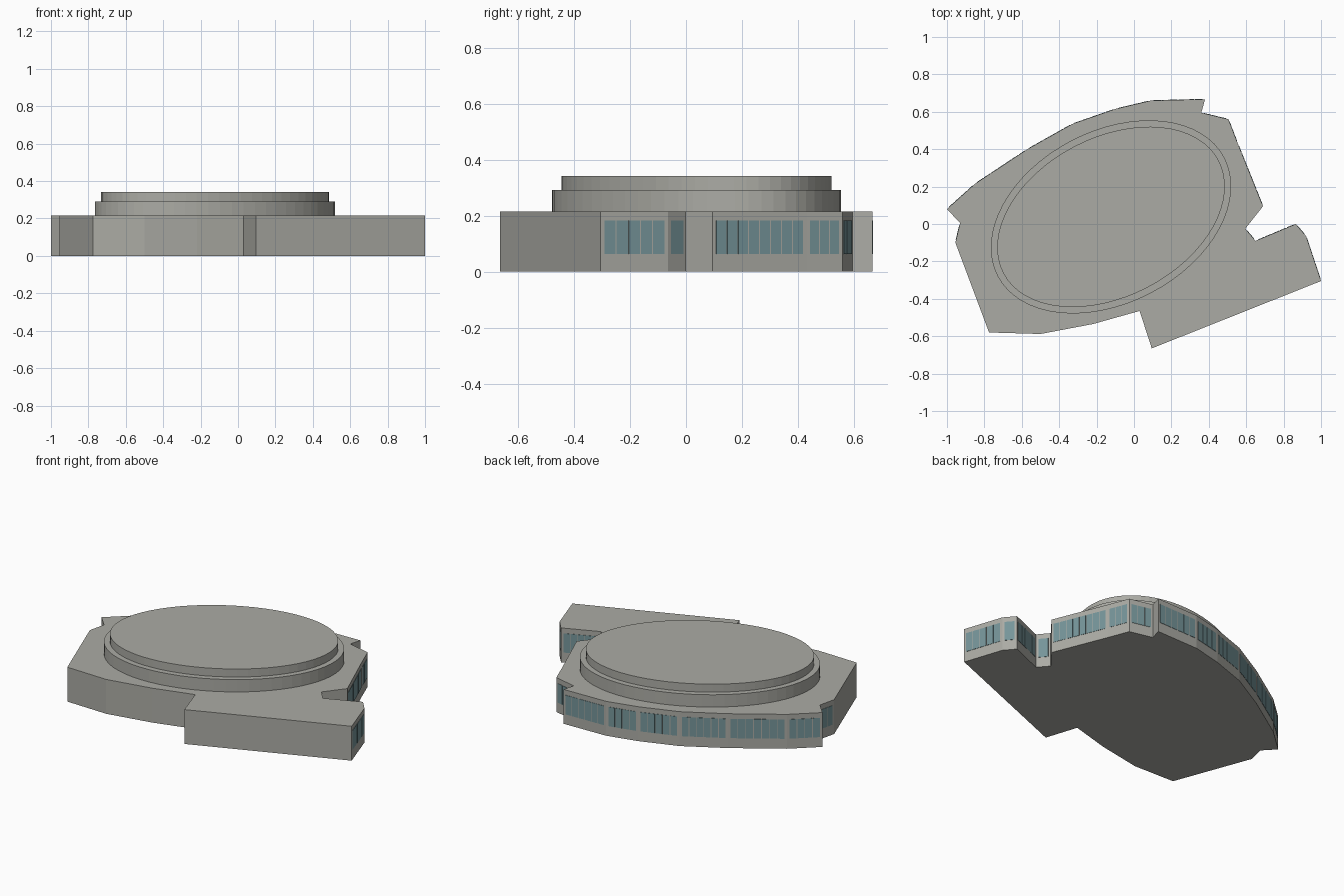
import bpy, bmesh, math
from mathutils import Vector

if "Cube" in bpy.data.objects:
    bpy.data.objects.remove(bpy.data.objects["Cube"], do_unlink=True)


def make_material(name, rgb):
    mat = bpy.data.materials.new(name)
    mat.use_nodes = True
    mat.diffuse_color = (*rgb, 1)
    mat.node_tree.nodes["Principled BSDF"].inputs["Base Color"].default_value = (*rgb, 1)
    return mat


concrete = make_material("warm grey concrete", (0.41, 0.41, 0.375))
glass = make_material("blue grey glass", (0.18, 0.30, 0.32))


def add_object(name, bm, mat):
    bmesh.ops.recalc_face_normals(bm, faces=bm.faces)
    mesh = bpy.data.meshes.new(name)
    bm.to_mesh(mesh)
    bm.free()
    mesh.materials.append(mat)
    obj = bpy.data.objects.new(name, mesh)
    bpy.context.scene.collection.objects.link(obj)
    return obj


def prism(bm, outline, z0, z1):
    face = bm.faces.new([bm.verts.new((x, y, z0)) for x, y in outline])
    top = bmesh.ops.extrude_face_region(bm, geom=[face])["geom"]
    moved = [v for v in top if isinstance(v, bmesh.types.BMVert)]
    bmesh.ops.translate(bm, verts=moved, vec=(0, 0, z1 - z0))


def slab(name, outline, z0, z1):
    bm = bmesh.new()
    prism(bm, outline, z0, z1)
    return add_object(name, bm, concrete)


# Main storey footprint, counter-clockwise, split by facade
front = [(-0.775, -0.58), (-0.5, -0.588), (-0.22, -0.535), (0.03, -0.465), (0.095, -0.665)]
wing = [(1.0, -0.305), (0.92, -0.065), (0.865, 0.0), (0.65, -0.09), (0.595, -0.025)]
side = [(0.69, 0.095), (0.555, 0.43), (0.505, 0.56), (0.36, 0.595)]
back = [(0.38, 0.667), (0.09, 0.66), (-0.1, 0.615), (-0.33, 0.535),
        (-0.57, 0.4), (-0.85, 0.215), (-1.0, 0.08)]
west = [(-0.93, 0.005), (-0.955, -0.1)]
slab("main_storey", front + wing + side + back + west, 0, 0.215)


# Oval roof tiers, tilted in plan
def oval(a, b, cx=-0.123, cy=0.038, angle=math.radians(27.6), n=64):
    c, s = math.cos(angle), math.sin(angle)
    ring = [math.tau * i / n for i in range(n)]
    return [(cx + a * math.cos(t) * c - b * math.sin(t) * s,
             cy + a * math.cos(t) * s + b * math.sin(t) * c) for t in ring]


slab("lower_oval_tier", oval(0.684, 0.46), 0.205, 0.292)
slab("upper_oval_tier", oval(0.65, 0.425), 0.28, 0.342)


# Window bands: thin panes along each glazed wall
def window_band(name, path, pitch=0.042, gap=0.004, margin=0.012, depth=0.002):
    bm = bmesh.new()
    for p, q in zip(path, path[1:]):
        p, q = Vector(p), Vector(q)
        along = (q - p).normalized()
        out = Vector((along.y, -along.x)) * depth
        span = (q - p).length - 2 * margin
        count = max(1, round(span / pitch))
        step = span / count
        for i in range(count):
            a = p + along * (margin + i * step + gap / 2)
            b = p + along * (margin + (i + 1) * step - gap / 2)
            prism(bm, [a - out, a + out, b + out, b - out], 0.063, 0.183)
    add_object(name, bm, glass)


window_band("wing_windows", wing)
window_band("side_windows", side)
window_band("back_windows", back)
window_band("west_windows", west)
